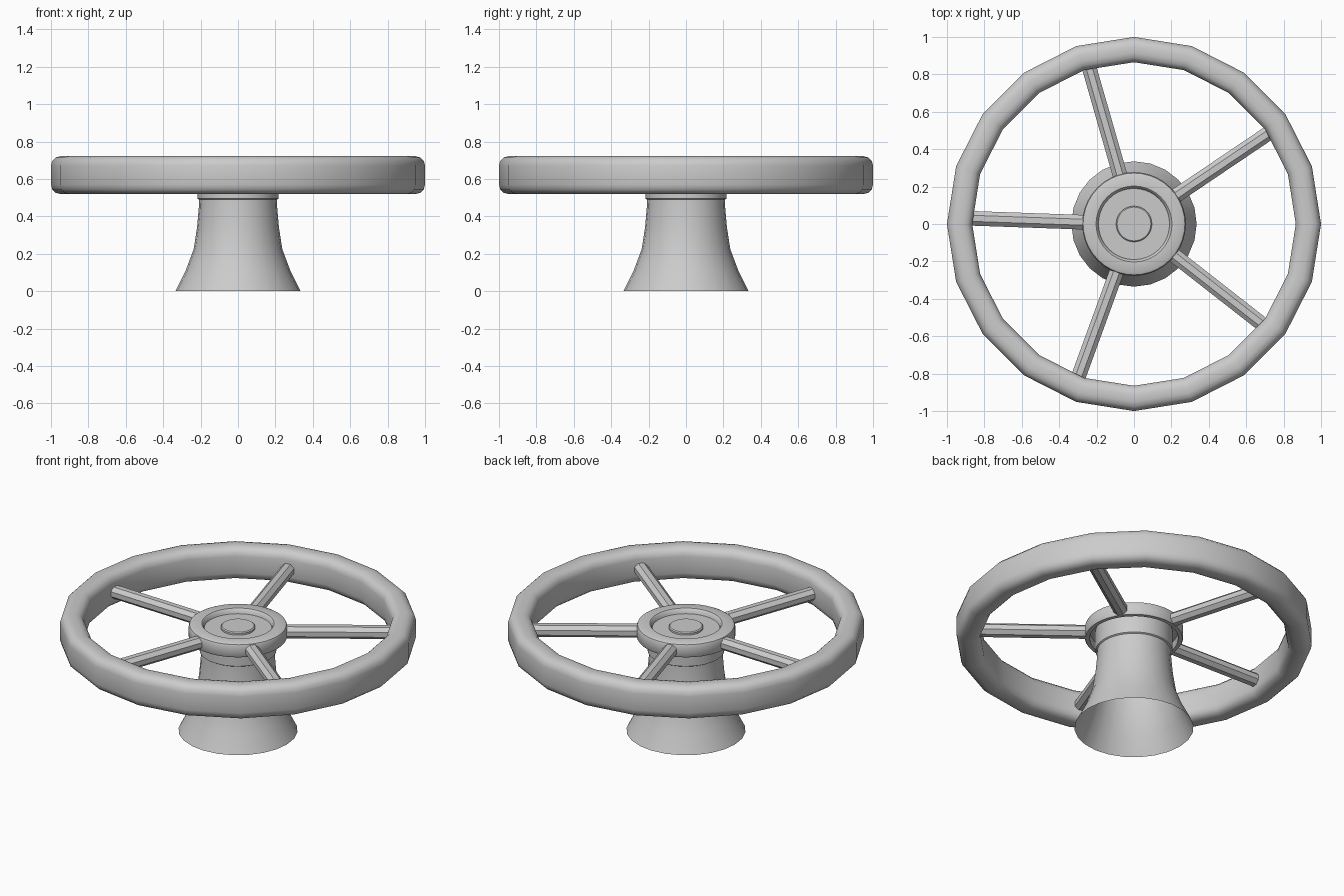
import bpy, bmesh, math
from mathutils import Matrix, Vector

if "Cube" in bpy.data.objects:
    bpy.data.objects.remove(bpy.data.objects["Cube"])


def finish(name, bm, angle=35):
    bmesh.ops.remove_doubles(bm, verts=bm.verts, dist=1e-5)
    bmesh.ops.recalc_face_normals(bm, faces=bm.faces)
    me = bpy.data.meshes.new(name)
    bm.to_mesh(me)
    bm.free()
    ob = bpy.data.objects.new(name, me)
    bpy.context.collection.objects.link(ob)
    bpy.ops.object.select_all(action='DESELECT')
    ob.select_set(True)
    bpy.context.view_layer.objects.active = ob
    bpy.ops.object.shade_smooth_by_angle(angle=math.radians(angle))
    return ob


def lathe(name, profile, sides, closed=False, angle=35):
    """Revolve (radius, z) points around the z axis."""
    bm = bmesh.new()
    rings = []
    for i in range(sides):
        a = 2 * math.pi * i / sides
        rings.append([bm.verts.new((r * math.cos(a), r * math.sin(a), z)) for r, z in profile])
    n = len(profile)
    for i in range(sides):
        p, q = rings[i], rings[(i + 1) % sides]
        for j in range(n if closed else n - 1):
            k = (j + 1) % n
            if profile[j][0] == 0:
                bm.faces.new((p[j], q[k], p[k]))
            elif profile[k][0] == 0:
                bm.faces.new((p[j], q[j], p[k]))
            else:
                bm.faces.new((p[j], q[j], q[k], p[k]))
    if profile[0][0] == 0 or profile[-1][0] == 0:
        loose = [v for v in bm.verts if not v.link_faces]
        bmesh.ops.delete(bm, geom=loose, context='VERTS')
    return finish(name, bm, angle)


# Rim: rounded rectangular section, 20 sides
section = []
rc = 0.05
for cx, cz, start in ((0.95, 0.672, 0), (0.915, 0.672, 90), (0.915, 0.57, 180), (0.95, 0.57, 270)):
    for s in range(4):
        t = math.radians(start + 30 * s)
        section.append((cx + rc * math.cos(t), cz + rc * math.sin(t)))
lathe("wheel_rim", section, 20, closed=True, angle=40)

# Flared hollow column, open at the foot
lathe("column", [(0.335, 0), (0.28, 0.11), (0.237, 0.225), (0.219, 0.34),
                 (0.21, 0.44), (0.208, 0.50), (0.208, 0.63)], 24)
lathe("column_collar", [(0.208, 0.49), (0.216, 0.495), (0.216, 0.63)], 32)

# Hub: dished top, thin skirt, hollow underside
lathe("hub", [(0, 0.632), (0.19, 0.632), (0.196, 0.655), (0.203, 0.661), (0.26, 0.661),
              (0.272, 0.655), (0.277, 0.643), (0.277, 0.585), (0.272, 0.577),
              (0.25, 0.577), (0.247, 0.582), (0.247, 0.622), (0.2, 0.622)], 40)

# Centre button
lathe("hub_button", [(0, 0.648), (0.09, 0.648), (0.096, 0.643), (0.096, 0.625)], 32)

# Five eight-sided spokes
for k in range(5):
    bm = bmesh.new()
    r = 0.039 / math.cos(math.pi / 8)
    bmesh.ops.create_cone(bm, cap_ends=True, segments=8, radius1=r, radius2=r, depth=0.655,
                          matrix=Matrix.Rotation(math.pi / 2, 4, 'Y') @ Matrix.Rotation(math.pi / 8, 4, 'Z'))
    bmesh.ops.scale(bm, verts=bm.verts, vec=(1, 1, 0.92))
    bmesh.ops.translate(bm, verts=bm.verts, vec=Vector((0.5775, 0, 0.614)))
    bmesh.ops.rotate(bm, verts=bm.verts, cent=(0, 0, 0),
                     matrix=Matrix.Rotation(math.radians(34 + 72 * k), 3, 'Z'))
    finish("spoke_%d" % (k + 1), bm)
